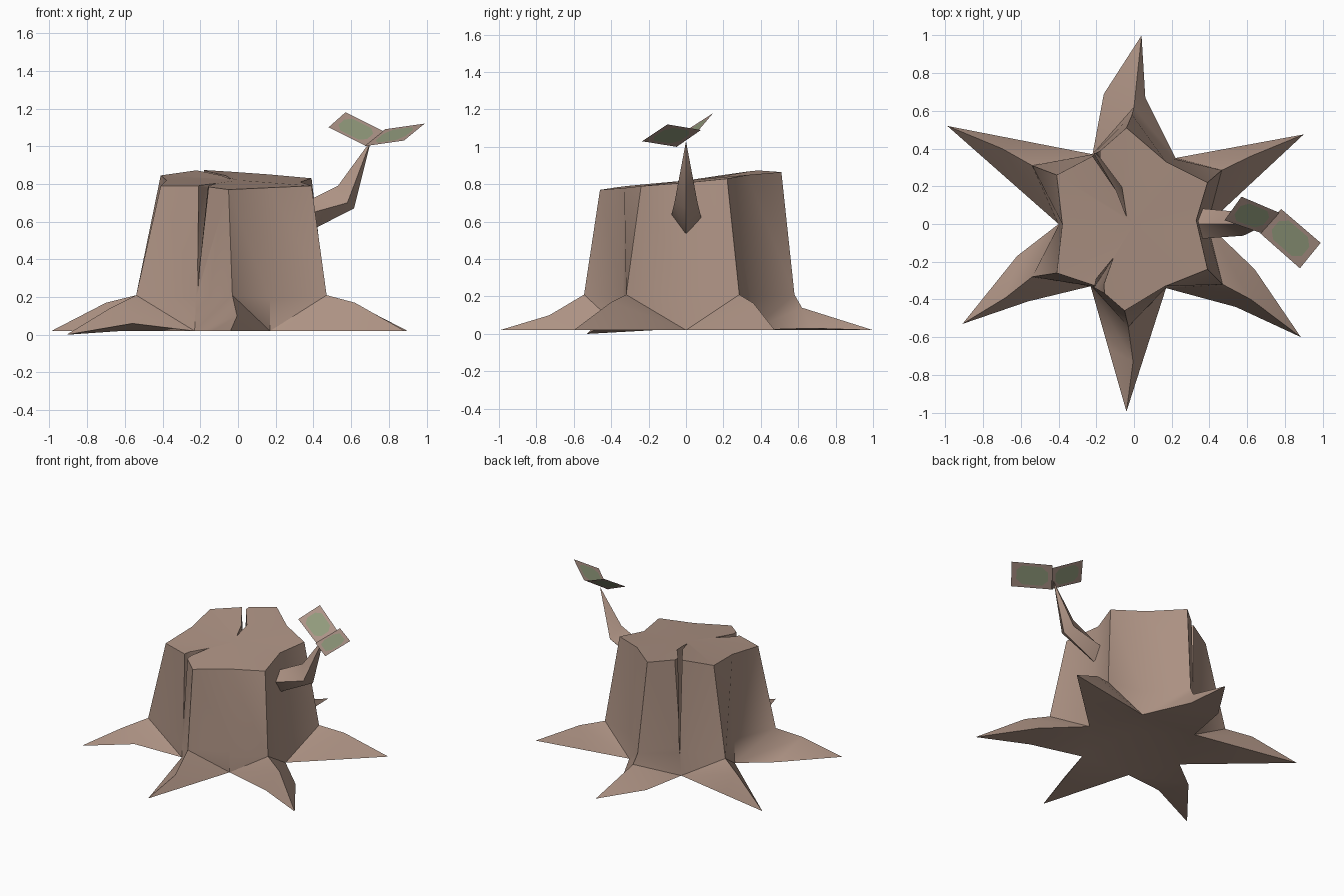
import bpy, bmesh, math
from mathutils import Vector

if "Cube" in bpy.data.objects:
    bpy.data.objects.remove(bpy.data.objects["Cube"])


def material(name, rgb):
    m = bpy.data.materials.new(name)
    m.diffuse_color = (*rgb, 1)
    m.use_nodes = True
    m.node_tree.nodes["Principled BSDF"].inputs["Base Color"].default_value = m.diffuse_color
    return m


BARK = material("bark_brown", (0.42, 0.29, 0.23))
GREEN = material("leaf_green", (0.28, 0.32, 0.20))
TRIM = material("leaf_edge", (0.41, 0.29, 0.24))


def make(name, verts, faces, mats, rule=None, solid=True):
    me = bpy.data.meshes.new(name)
    me.from_pydata(verts, [], faces)
    for m in mats:
        me.materials.append(m)
    if rule:
        for p in me.polygons:
            p.material_index = rule(p.index)
    if solid:
        bm = bmesh.new()
        bm.from_mesh(me)
        bmesh.ops.triangulate(bm, faces=[f for f in bm.faces if len(f.verts) > 3])
        bmesh.ops.recalc_face_normals(bm, faces=bm.faces)
        bm.to_mesh(me)
        bm.free()
    ob = bpy.data.objects.new(name, me)
    bpy.context.collection.objects.link(ob)
    return ob


def smooth(ob, degrees):
    bpy.ops.object.select_all(action='DESELECT')
    ob.select_set(True)
    bpy.context.view_layer.objects.active = ob
    bpy.ops.object.shade_smooth_by_angle(angle=math.radians(degrees))


# Stump lobes, counter-clockwise: top, knee, root middle, root tip
lobes = [
    [(.39, .22, .83), (.465, .285, .21), (.62, .36, .165), (.90, .475, .02)],
    [(-.04, .51, .865), (-.01, .58, .21), (0, .62, .14), (.04, 1.0, .02)],
    [(-.41, .26, .845), (-.54, .31, .21), (-.70, .40, .17), (-.99, .52, .02)],
    [(-.41, -.26, .79), (-.54, -.28, .21), (-.68, -.39, .14), (-.91, -.53, 0)],
    [(-.05, -.46, .77), (-.03, -.545, .21), (-.005, -.73, .10), (-.04, -.995, .02)],
    [(.39, -.24, .79), (.47, -.32, .21), (.62, -.40, .17), (.885, -.60, .02)],
]
# Valleys following each lobe: top, bottom
valleys = [
    [(.17, .33, .85), (.22, .35, .02)],
    [(-.20, .37, .875), (-.22, .37, .02)],
    [(-.38, 0, .82), (-.40, 0, .02)],
    [(-.20, -.33, .79), (-.23, -.33, .02)],
    [(.165, -.33, .78), (.17, -.34, .02)],
    [(.33, .02, .81), (.39, .0, .02)],
]
# Ground points that bend a root edge: (lobe, side) with side 1 = counter-clockwise
bends = {(1, 1): (-.16, .69, .02), (1, 0): (.06, .67, .03), (3, 1): (-.56, -.41, .06),
         (3, 0): (-.62, -.17, .02), (5, 1): (.64, -.24, .02), (5, 0): (.54, -.44, .02)}

verts, faces = [(0, 0, .82), (0, 0, .13)], []


def add(p):
    verts.append(tuple(p))
    return len(verts) - 1


L = [[add(p) for p in l] for l in lobes]
V = []
for top, bottom in valleys:
    # the wall keeps its vertical fold down to knee height
    V.append([add(top), add(Vector(top).lerp(Vector(bottom), .78)), add(bottom)])
for i in range(6):
    T, K, M, P = L[i]
    S = []
    for side, (vt, vk, vb) in ((0, V[i - 1]), (1, V[i])):
        mid = (Vector(verts[P]) + Vector(verts[vb])) / 2
        s = add(bends.get((i, side), mid))
        S.append(s)
        faces += [(T, K, vk, vt), (K, vb, vk), (K, M, vb), (M, s, vb), (M, P, s), (0, T, vt)]
    # underside: flat root, shallow hollow below the trunk
    a, b = V[i - 1][2], V[i][2]
    faces += [(1, a, b), (a, S[0], S[1], b), (S[0], P, S[1])]
stump = make("stump", verts, faces, [BARK])


# Cracks: pointed wedge cut down each split valley
def crack(poly, z, apex):
    n = len(poly)
    vs = [(x, y, z) for x, y in poly] + [(x, y, 1.0) for x, y in poly] + [apex]
    fs = [tuple(range(n, 2 * n))]
    for i in range(n):
        j = (i + 1) % n
        fs += [(i, j, n + j, n + i), (i, j, 2 * n)]
    cutter = make("crack_cutter", vs, fs, [BARK])
    cutter.hide_render = True
    mod = stump.modifiers.new("crack", 'BOOLEAN')
    mod.operation, mod.solver, mod.object = 'DIFFERENCE', 'EXACT', cutter
    bpy.context.view_layer.objects.active = stump
    bpy.ops.object.modifier_apply(modifier=mod.name)
    bpy.data.objects.remove(cutter)


crack([(-.24, .42), (-.18, .42), (-.18, .35), (-.06, .19), (-.03, .02), (-.09, .17), (-.22, .36)],
      .86, (-.22, .39, .15))
crack([(-.22, -.38), (-.155, -.38), (-.16, -.32), (-.11, -.18), (-.20, -.29)],
      .78, (-.22, -.35, .2))
smooth(stump, 38)

# Side branch: diamond section, bent at the elbow, pointed end
base = [(.33, 0, .525), (.33, -.08, .63), (.33, 0, .69), (.33, .085, .61)]
elbow = [(.615, 0, .67), (.58, -.062, .70), (.53, 0, .79), (.58, .062, .70)]
bf = [(0, 1, 2, 3)]
for i in range(4):
    j = (i + 1) % 4
    bf += [(i, j, 4 + j, 4 + i), (4 + i, 4 + j, 8)]
branch = make("branch", base + elbow + [(.705, 0, 1.03)], bf, [BARK])
smooth(branch, 50)


# Leaves: single flat plates with a green middle and a brownish edge
def leaf(name, corners):
    a, b, c, d = map(Vector, corners)

    def at(u, v):
        return (a.lerp(b, u)).lerp(d.lerp(c, u), v)
    inner = [(.26, .12), (.74, .12), (.88, .32), (.88, .68),
             (.74, .88), (.26, .88), (.12, .68), (.12, .32)]
    vs = [tuple(p) for p in (a, b, c, d)] + [tuple(at(u, v)) for u, v in inner]
    fs = [tuple(range(4, 12))]
    for k in range(4):
        p, q, r = 4 + 2 * k, 5 + 2 * k, 4 + (2 * k + 7) % 8
        fs += [(k, (k + 1) % 4, q, p), (k, p, r)]
    make(name, vs, fs, [GREEN, TRIM], lambda i: 0 if i == 0 else 1, solid=False)


leaf("leaf_inner", [(.48, .02, 1.10), (.68, -.05, 1.0), (.77, .06, 1.08), (.57, .145, 1.18)])
leaf("leaf_outer", [(.67, -.05, 1.0), (.88, -.235, 1.03), (.99, -.10, 1.12), (.78, .08, 1.09)])
